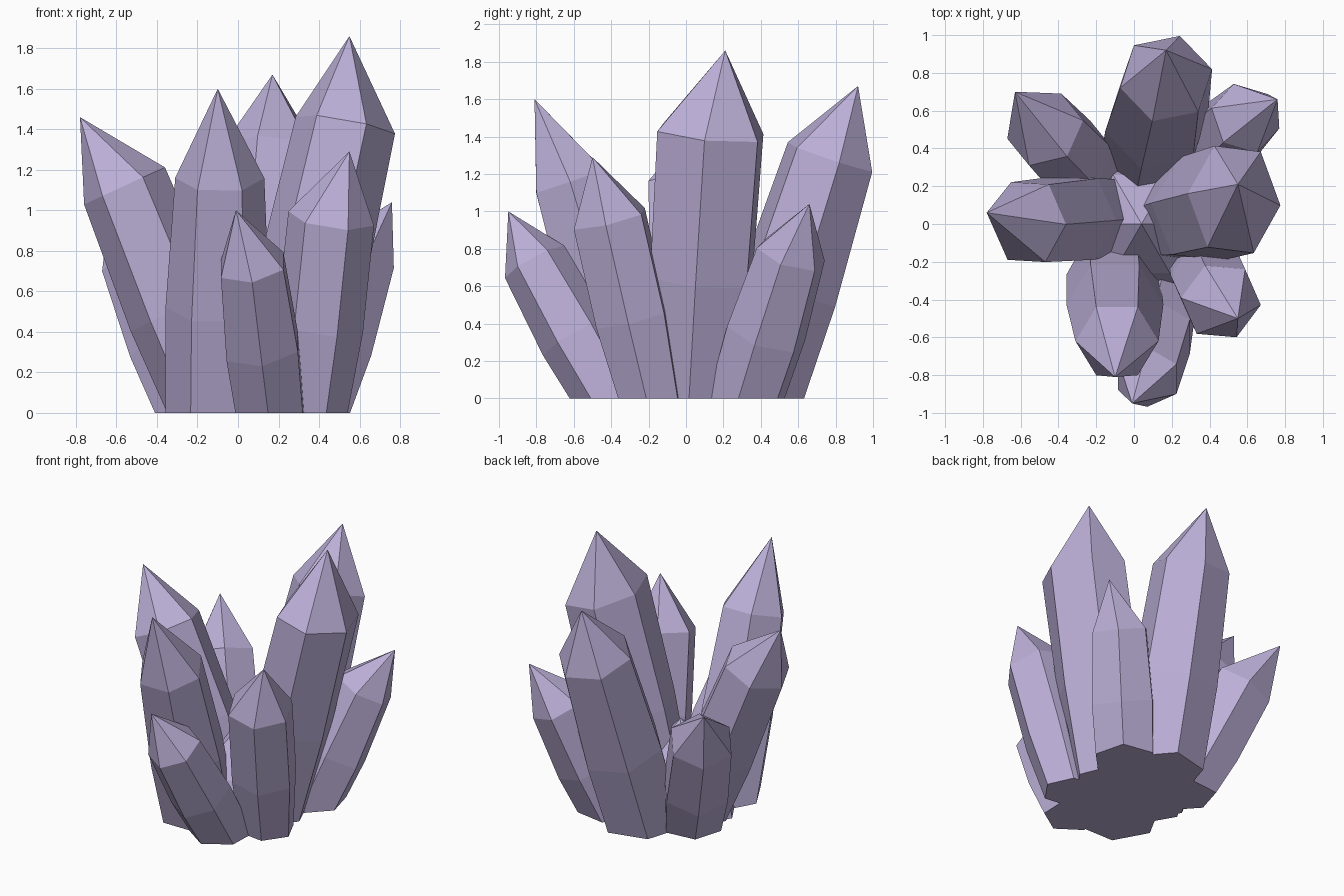
import bpy, bmesh
from math import cos, sin, radians
from mathutils import Vector

if "Cube" in bpy.data.objects:
    bpy.data.objects.remove(bpy.data.objects["Cube"])

mat = bpy.data.materials.new("violet_crystal")
mat.diffuse_color = (0.50, 0.43, 0.68, 1)
mat.use_nodes = True
mat.node_tree.nodes["Principled BSDF"].inputs["Base Color"].default_value = mat.diffuse_color


def crystal(name, base, r_base, shoulder, r_sh, tip, turn, wide=1.0):
    """Six-sided leaning crystal: narrow root, wide shoulder, pointed tip."""
    base, shoulder, tip = Vector((*base, 0)), Vector(shoulder), Vector(tip)
    w = (tip - base).normalized()
    u = (Vector((1, 0, 0)) - w * w.x).normalized()
    v = w.cross(u)
    bm = bmesh.new()
    rings = []
    # root below ground, swelling body, shoulder
    for t, swell in ((-0.18, -0.01), (0.45, 0.02), (1.0, 0.0)):
        c = base.lerp(shoulder, t)
        r = r_base + (r_sh - r_base) * t + swell
        k = 1 + (wide - 1) * max(t, 0)
        angles = [radians(turn + 60 * i) for i in range(6)]
        rings.append([bm.verts.new(c + r * (u * cos(a) + v * k * sin(a)))
                      for a in angles])
    top = bm.verts.new(tip)
    bm.faces.new(rings[0][::-1])
    for i in range(6):
        j = (i + 1) % 6
        for a, b in zip(rings, rings[1:]):
            bm.faces.new((a[i], a[j], b[j], b[i]))
        bm.faces.new((rings[-1][i], rings[-1][j], top))
    bmesh.ops.recalc_face_normals(bm, faces=bm.faces[:])
    me = bpy.data.meshes.new(name)
    bm.to_mesh(me)
    bm.free()
    ob = bpy.data.objects.new(name, me)
    bpy.context.collection.objects.link(ob)
    me.materials.append(mat)
    return ob


def combine(target, other, op):
    m = target.modifiers.new("join", 'BOOLEAN')
    m.operation, m.solver, m.object = op, 'EXACT', other
    bpy.context.view_layer.objects.active = target
    bpy.ops.object.modifier_apply(modifier=m.name)
    bpy.data.objects.remove(other)


# name, base xy, base radius, shoulder centre, shoulder radius, tip, turn, depth ratio
parts = [
    ("tall_crystal", (.21, .04), .25, (.53, .13, 1.42), .25, (.55, .21, 1.86), -5, 1.25),
    ("back_crystal", (.08, .36), .27, (.17, .77, 1.29), .25, (.17, .92, 1.67), 13),
    ("front_crystal", (-.11, -.27), .25, (-.09, -.62, 1.16), .22, (-.10, -.81, 1.60), 0),
    ("left_crystal", (-.11, .05), .22, (-.56, .01, 1.12), .22, (-.78, .06, 1.46), -3, 1.08),
    ("front_right_crystal", (.36, -.19), .18, (.46, -.41, .96), .215, (.55, -.50, 1.29), -7),
    ("small_front_crystal", (.16, -.40), .19, (.07, -.81, .73), .18, (-.01, -.95, 1.00), 30),
    ("back_right_crystal", (.34, .32), .21, (.59, .56, .77), .195, (.76, .66, 1.04), -10),
    ("back_left_crystal", (-.20, .22), .20, (-.47, .50, .76), .215, (-.63, .70, 1.05), 5),
    ("hidden_root", (.04, .00), .40, (.04, .00, .30), .30, (.04, .00, .60), 0),
]
objs = [crystal(*p) for p in parts]

# Fuse the cluster and cut it flat at the ground
cluster = objs[0]
for o in objs[1:]:
    combine(cluster, o, 'UNION')
bpy.ops.mesh.primitive_cube_add(size=4, location=(0, 0, -2))
cutter = bpy.context.object
cutter.name = "ground_cutter"
cutter.hide_render = True
cutter.data.materials.append(mat)
combine(cluster, cutter, 'DIFFERENCE')
cluster.name = "crystal_cluster"
